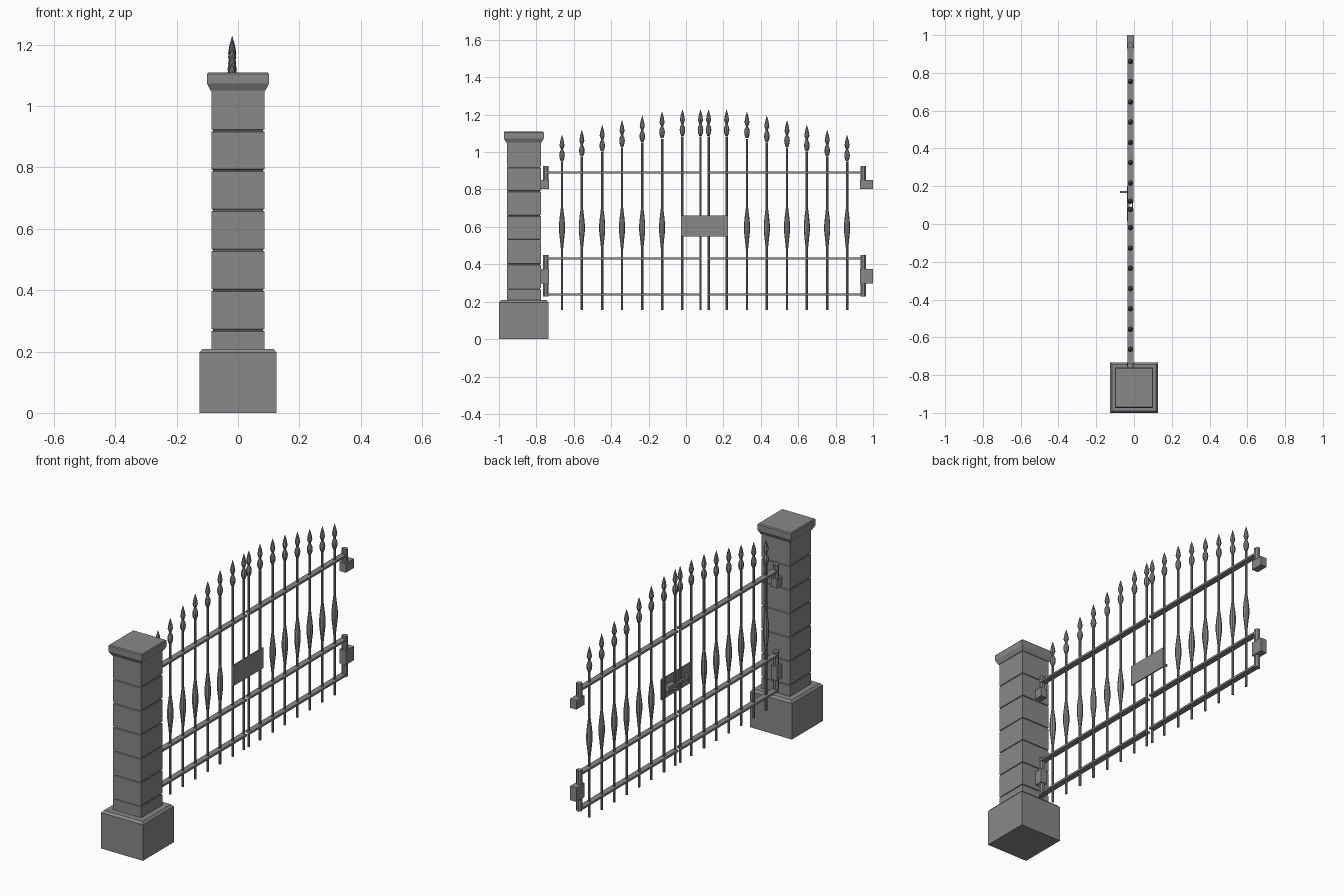
import bpy, bmesh, math

if "Cube" in bpy.data.objects:
    bpy.data.objects.remove(bpy.data.objects["Cube"])

GATE_X = -0.019      # plane of the gate
MID_Y = 0.099        # meeting line of the two leaves
PILLAR_Y = -0.867

grey = bpy.data.materials.new("stone_and_iron_grey")
grey.diffuse_color = (0.25, 0.25, 0.25, 1)
grey.use_nodes = True
grey.node_tree.nodes["Principled BSDF"].inputs["Base Color"].default_value = grey.diffuse_color


def finish(bm, name):
    bmesh.ops.recalc_face_normals(bm, faces=bm.faces)
    me = bpy.data.meshes.new(name)
    bm.to_mesh(me)
    bm.free()
    me.materials.append(grey)
    ob = bpy.data.objects.new(name, me)
    bpy.context.collection.objects.link(ob)
    return ob


def loft(name, profile, cx, cy, sides=8, sx=1.0, sy=1.0, turn=0.0):
    """Stack of rings (radius, z) around a vertical axis, capped at both ends."""
    bm = bmesh.new()
    rings = []
    for r, z in profile:
        ring = []
        for i in range(sides):
            a = turn + 2 * math.pi * i / sides
            ring.append(bm.verts.new((cx + sx * r * math.cos(a), cy + sy * r * math.sin(a), z)))
        rings.append(ring)
    for a, b in zip(rings, rings[1:]):
        for i in range(sides):
            j = (i + 1) % sides
            bm.faces.new((a[i], a[j], b[j], b[i]))
    bm.faces.new(rings[0][::-1])
    bm.faces.new(rings[-1])
    return finish(bm, name)


def box(name, x0, x1, y0, y1, z0, z1):
    bm = bmesh.new()
    bmesh.ops.create_cube(bm, size=1)
    for v in bm.verts:
        v.co = ((x0 + x1) / 2 + v.co.x * (x1 - x0),
                (y0 + y1) / 2 + v.co.y * (y1 - y0),
                (z0 + z1) / 2 + v.co.z * (z1 - z0))
    return finish(bm, name)


def square_stack(name, profile):
    """Rectangular pillar section; the profile gives half widths."""
    k = math.sqrt(2)
    return loft(name, profile, 0, PILLAR_Y, 4, k, k * 1.056, math.pi / 4)


# Pillar: plinth, grooved block shaft, moulded cap
square_stack("pillar_base", [(0.126, 0), (0.126, 0.196), (0.116, 0.208)])
shaft = [(0.086, 0.20)]
for i in range(6):
    z = 0.27 + 0.13 * i
    shaft += [(0.086, z - 0.004), (0.082, z - 0.002), (0.082, z + 0.002), (0.086, z + 0.004)]
shaft.append((0.086, 1.055))
square_stack("pillar_shaft", shaft)
square_stack("pillar_cap", [(0.089, 1.05), (0.101, 1.073), (0.101, 1.104), (0.097, 1.109)])

# Pickets, mirrored about the meeting line: (distance, tip height, has basket)
pickets = [(0.0215, 1.228, False), (0.118, 1.228, False), (0.227, 1.216, True),
           (0.333, 1.195, True), (0.441, 1.17, True), (0.547, 1.145, True),
           (0.656, 1.118, True), (0.762, 1.092, True)]
for side in (-1, 1):
    for d, tip, basket in pickets:
        y = MID_Y + side * d
        r = 0.0065
        prof = [(r, 0.157)]
        if basket:
            prof += [(r, 0.485), (0.012, 0.54), (0.016, 0.575), (0.016, 0.615),
                     (0.012, 0.655), (r, 0.70)]
        prof.append((r, tip - 0.145))
        loft("picket", prof, GATE_X, y)
        # bead and spear point
        loft("finial", [(r, tip - 0.142), (0.013, tip - 0.125), (0.015, tip - 0.108),
                        (0.012, tip - 0.092), (0.006, tip - 0.08), (0.007, tip - 0.075),
                        (0.0135, tip - 0.057), (0.009, tip - 0.03), (0.0005, tip)], GATE_X, y)

# Rails, hinge posts and hinge blocks of each leaf
for side in (-1, 1):
    def span(a, b):
        return sorted((MID_Y + side * a, MID_Y + side * b))
    for z in (0.89, 0.43, 0.238):
        box("rail", GATE_X - 0.016, GATE_X + 0.016, *span(0.016, 0.842), z - 0.0055, z + 0.0055)
    for z0, z1 in ((0.82, 0.925), (0.227, 0.45)):
        loft("hinge_post", [(0.0155, z0), (0.0155, z1)], GATE_X, MID_Y + side * 0.849, 8,
             turn=math.pi / 8)
    for z0, z1 in ((0.802, 0.852), (0.298, 0.375)):
        box("hinge_block", GATE_X - 0.019, GATE_X + 0.019, *span(0.831, 0.901), z0, z1)

# Lock plate with bolt and handle on its back
box("lock_plate", GATE_X + 0.008, GATE_X + 0.015, -0.027, 0.225, 0.55, 0.662)
box("lock_bolt", GATE_X - 0.017, GATE_X - 0.006, 0.015, 0.20, 0.597, 0.613)
box("bolt_keeper", GATE_X - 0.018, GATE_X + 0.009, 0.012, 0.028, 0.59, 0.62)
box("lock_case", GATE_X - 0.018, GATE_X + 0.009, 0.14, 0.20, 0.59, 0.62)
box("bolt_handle", GATE_X - 0.056, GATE_X - 0.012, 0.165, 0.175, 0.60, 0.61)
